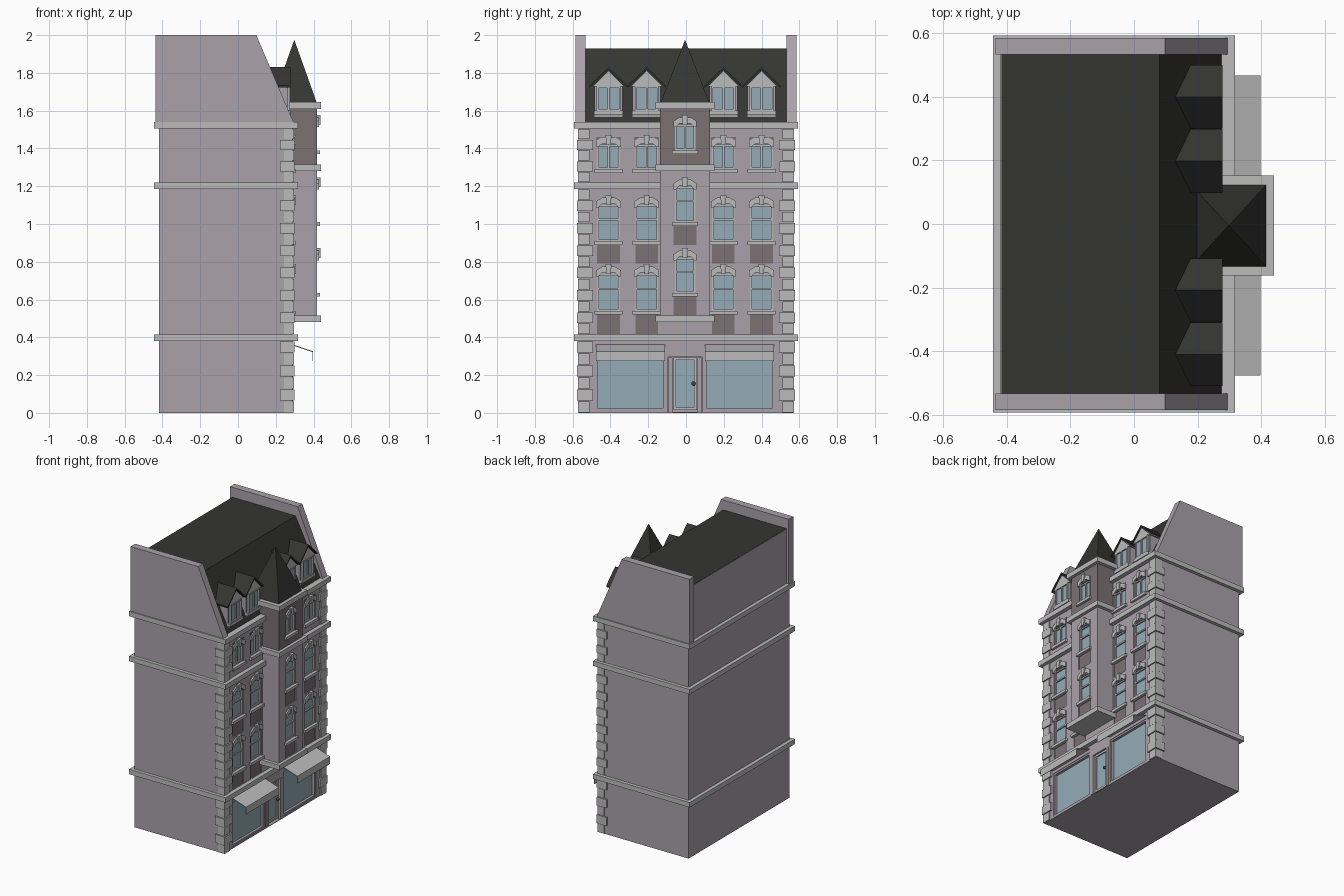
import bpy, bmesh, math
from mathutils import Matrix, Vector

if "Cube" in bpy.data.objects:
    bpy.data.objects.remove(bpy.data.objects["Cube"])

COL = {"wall": (.40, .36, .40), "trim": (.50, .50, .50), "brick": (.20, .165, .175),
       "roof": (.035, .035, .033), "glass": (.30, .41, .47), "knob": (.06, .06, .06)}
MATS = {}
for k, c in COL.items():
    MATS[k] = bpy.data.materials.new(k)
    MATS[k].diffuse_color = (*c, 1)

groups = {}   # part name -> (bmesh, colour)


def bm_for(name, col):
    return groups.setdefault(name, (bmesh.new(), col))[0]


def box(name, col, x, y, z):
    size = [b - a for a, b in (x, y, z)]
    mid = [(a + b) / 2 for a, b in (x, y, z)]
    m = Matrix.Translation(mid) @ Matrix.Diagonal((*size, 1))
    bmesh.ops.create_cube(bm_for(name, col), size=1, matrix=m)


def prism(name, col, pts, axis, lo, hi):
    """Extrude a profile: axis 'y' takes (x, z) points, axis 'x' takes (y, z) points."""
    bm = bm_for(name, col)
    at = (lambda p, t: (p[0], t, p[1])) if axis == "y" else (lambda p, t: (t, p[0], p[1]))
    a = [bm.verts.new(at(p, lo)) for p in pts]
    b = [bm.verts.new(at(p, hi)) for p in pts]
    n = len(pts)
    faces = [bm.faces.new(a), bm.faces.new(b[::-1])]
    faces += [bm.faces.new((a[i], b[i], b[(i + 1) % n], a[(i + 1) % n])) for i in range(n)]
    bmesh.ops.recalc_face_normals(bm, faces=faces)


C = -.005                                   # facade centre line
COLS = [C - .405, C - .203, C + .203, C + .405]
FX, BX = .288, .418                         # facade and bay front planes


def frame(name, col, x, y0, y1, z0, z1, t):
    box(name, col, x, (y0, y0 + t), (z0, z1))
    box(name, col, x, (y1 - t, y1), (z0, z1))
    box(name, col, x, (y0 + t, y1 - t), (z0, z0 + t))
    box(name, col, x, (y0 + t, y1 - t), (z1 - t, z1))


def window(fx, y, z0, z1, hw, cut=None, sash=True, hood=True):
    if cut:
        box(cut, None, (fx - .02, fx + .03), (y - hw, y + hw), (z0, z1))
    g = -.019 if cut else .001
    box("window_glass", "glass", (fx + g - .004, fx + g + .004), (y - hw, y + hw), (z0, z1))
    fr = (fx + g, fx + g + .013)
    frame("window_frames", "trim", fr, y - hw, y + hw, z0, z1, .009)
    if sash:
        zm = z0 + (z1 - z0) * .6
        box("window_frames", "trim", fr, (y - hw, y + hw), (zm - .005, zm + .005))
    else:
        box("window_frames", "trim", fr, (y - .005, y + .005), (z0, z1))
    box("window_sills", "trim", (fx - .01, fx + .016), (y - hw - .014, y + hw + .014), (z0 - .02, z0))
    if hood:
        w = hw + .006
        prof = [(-w, -.012), (-w, .02), (-w * .5, .04), (w * .5, .04), (w, .02), (w, -.012),
                (w - .012, -.012), (w * .5, .008), (-w * .5, .008), (-w + .012, -.012)]
        prism("window_hoods", "trim", [(y + a, z1 + b) for a, b in prof], "x", fx - .012, fx + .01)
        k = [(-.012, 0), (-.016, .052), (.016, .052), (.012, 0)]
        prism("keystones", "trim", [(y + a, z1 + b) for a, b in k], "x", fx - .01, fx + .018)


def panel(fx, y, z0, z1, hw, cut):
    box(cut, None, (fx - .008, fx + .03), (y - hw, y + hw), (z0, z1))
    box("brick_panels", "brick", (fx - .016, fx - .006), (y - hw, y + hw), (z0, z1))


# main block, string courses
box("main_walls", "wall", (-.418, FX), (-.568, .568), (0, 1.53))
for z in (.38, 1.185, 1.505):
    box("string_courses", "trim", (-.444, .318), (-.592, .592), (z, z + .035))

# corner quoins
for z0, z1, n in ((0, .38, 6), (.415, 1.185, 13), (1.22, 1.505, 5)):
    h = (z1 - z0) / n
    for i in range(n):
        wide = i % 2
        for s in (-1, 1):
            xs = (.222 if wide else .243, .300 if wide else .296)
            out, inn = s * (.578 if wide else .573), s * (.492 if wide else .510)
            box("quoins", "trim", xs, (min(out, inn), max(out, inn)),
                (z0 + i * h + .002, z0 + (i + 1) * h - .002))

# facade windows in four columns
for y in COLS:
    for z0, z1 in ((.54, .735), (.91, 1.10)):
        window(FX, y, z0, z1, .06, "wall_cut")
    window(FX, y, 1.29, 1.42, .06, "wall_cut", sash=False)
    for z0, z1 in ((.417, .52), (.79, .89)):
        panel(FX, y, z0, z1, .06, "wall_cut")
    box("brick_panels", "brick", (FX - .01, FX + .003), (y - .066, y + .066), (1.42, 1.46))

# shop windows and awnings
for s in (-1, 1):
    y0, y1 = sorted((C + s * .105, C + s * .472))
    box("wall_cut", None, (.262, .33), (y0, y1), (.012, .335))
    box("shop_glass", "glass", (.255, .266), (y0, y1), (.012, .335))
    frame("shop_frames", "wall", (.262, .284), y0, y1, .012, .335, .012)
    prism("awnings", "trim", [(.285, .364), (.398, .326), (.398, .275), (.394, .275),
                              (.394, .322), (.285, .358)], "y", y0, y1)

# shop door
box("wall_cut", None, (.262, .33), (C - .09, C + .09), (.004, .295))
for s in (-1, 1):
    box("door_posts", "wall", (.255, .292), tuple(sorted((C + s * .066, C + s * .088))), (.004, .293))
frame("door", "trim", (.258, .278), C - .062, C + .062, .015, .293, .014)
box("door_glass", "glass", (.262, .27), (C - .05, C + .05), (.028, .281))
bmesh.ops.create_uvsphere(bm_for("door_knob", "knob"), u_segments=12, v_segments=8, radius=.011,
                          matrix=Matrix.Translation((.286, C + .045, .155)))

# projecting bay
box("bay_walls", "wall", (.25, BX), (C - .133, C + .133), (.50, 1.29))
box("bay_upper_walls", "brick", (.20, BX), (C - .133, C + .133), (1.30, 1.63))
for z in (.48, 1.28, 1.61):
    box("bay_bands", "trim", (.262, .44), (C - .157, C + .157), (z, z + .035))
window(BX, C, .635, .82, .054, "bay_cut")
window(BX, C, 1.01, 1.195, .054, "bay_cut")
window(BX, C, 1.39, 1.525, .054, "bay_upper_cut", sash=False)
panel(BX, C, .517, .615, .06, "bay_cut")
panel(BX, C, .89, .99, .06, "bay_cut")

# bay spire
bmesh.ops.create_cone(bm_for("bay_spire", "roof"), cap_ends=True, segments=4, radius1=.13 * math.sqrt(2),
                      radius2=0, depth=.335,
                      matrix=Matrix.Translation((.298, C, 1.8075)) @ Matrix.Diagonal((.92, 1, 1, 1))
                      @ Matrix.Rotation(math.pi / 4, 4, "Z"))

# mansard roof, back wall, gable parapets
prism("mansard_roof", "roof", [(-.417, 1.53), (.28, 1.53), (.08, 1.93), (-.417, 1.93)], "y", -.54, .54)
box("attic_back_wall", "wall", (-.42, -.41), (-.54, .54), (1.53, 1.928))
for s in (-1, 1):
    prism("gable_walls", "wall", [(-.436, 1.53), (.298, 1.53), (.097, 2.0), (-.436, 2.0)], "y",
          *sorted((s * .533, s * .585)))

# dormers
for y in COLS:
    box("dormer_walls", "wall", (.12, .262), (y - .074, y + .074), (1.54, 1.735))
    window(.262, y, 1.60, 1.73, .063, sash=False, hood=False)
    prism("dormer_pediments", "trim", [(y - .084, 1.728), (y + .084, 1.728), (y, 1.812)], "x", .15, .272)
    prism("dormer_roofs", "roof", [(y - .1, 1.722), (y, 1.818), (y + .1, 1.722), (y + .1, 1.733),
                                   (y, 1.83), (y - .1, 1.733)], "x", .10, .278)

# turn groups into objects
objs = {}
for name, (bm, col) in groups.items():
    me = bpy.data.meshes.new(name)
    bm.to_mesh(me)
    bm.free()
    ob = bpy.data.objects.new(name, me)
    bpy.context.collection.objects.link(ob)
    if col:
        me.materials.append(MATS[col])
    else:
        ob.hide_render = True
    objs[name] = ob

# recess the openings
for wall, cut in (("main_walls", "wall_cut"), ("bay_walls", "bay_cut"), ("bay_upper_walls", "bay_upper_cut")):
    mod = objs[wall].modifiers.new("openings", "BOOLEAN")
    mod.object, mod.operation, mod.solver = objs[cut], "DIFFERENCE", "EXACT"
    bpy.context.view_layer.objects.active = objs[wall]
    bpy.ops.object.modifier_apply(modifier=mod.name)
    bpy.data.objects.remove(objs[cut])

for m in bpy.data.materials:
    if m.users and not m.is_grease_pencil:
        m.use_nodes = True
        m.node_tree.nodes["Principled BSDF"].inputs["Base Color"].default_value = m.diffuse_color
